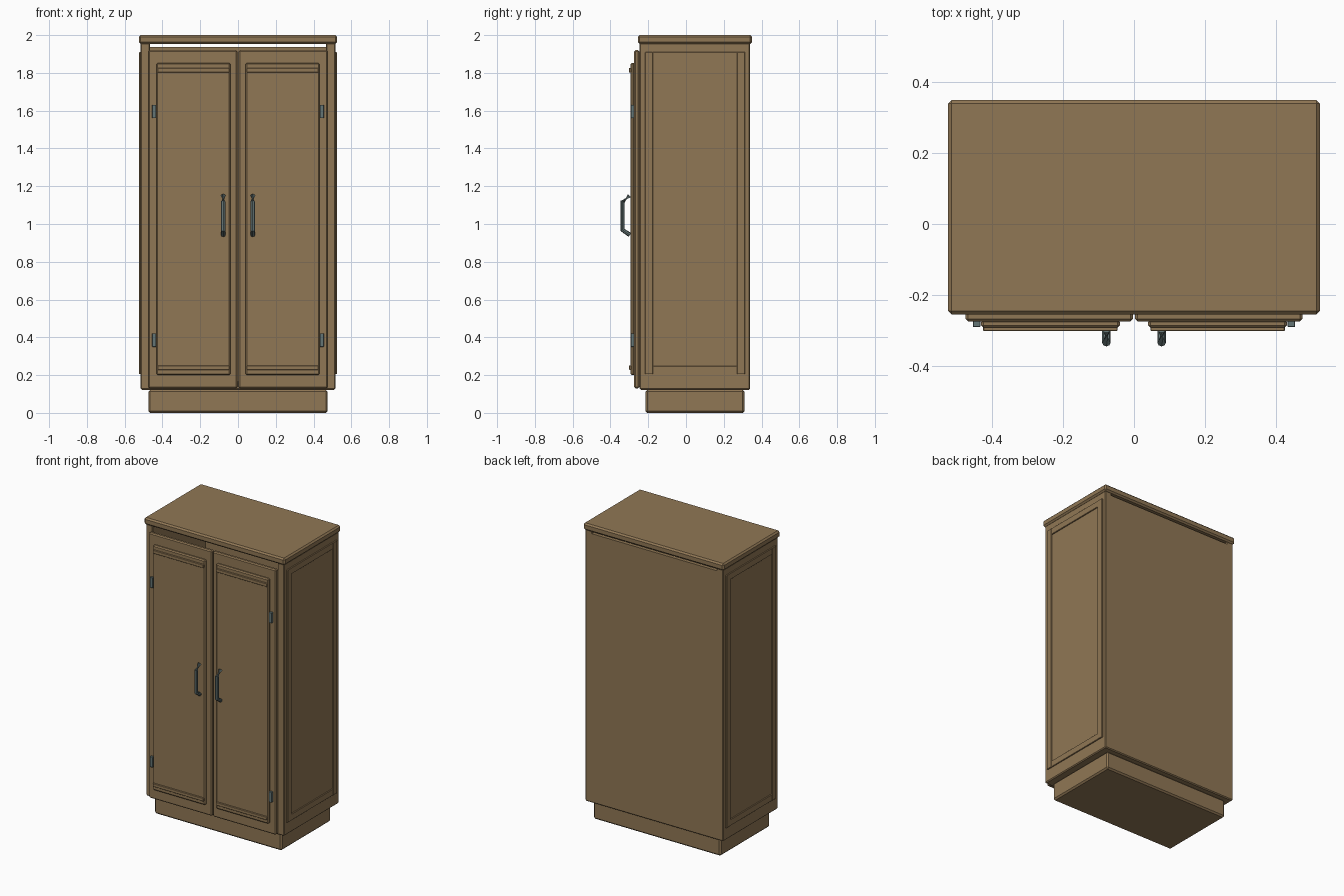
import bpy, bmesh, math
from mathutils import Vector, Matrix

if "Cube" in bpy.data.objects:
    bpy.data.objects.remove(bpy.data.objects["Cube"])


def material(name, rgb):
    m = bpy.data.materials.new(name)
    m.diffuse_color = (*rgb, 1)
    m.use_nodes = True
    m.node_tree.nodes["Principled BSDF"].inputs["Base Color"].default_value = m.diffuse_color
    return m


WOOD = material("brown wood", (0.28, 0.185, 0.09))
METAL = material("grey metal", (0.13, 0.18, 0.18))


def finish(bm, name, mat):
    bmesh.ops.recalc_face_normals(bm, faces=bm.faces)
    me = bpy.data.meshes.new(name)
    bm.to_mesh(me)
    bm.free()
    me.materials.append(mat)
    ob = bpy.data.objects.new(name, me)
    bpy.context.collection.objects.link(ob)
    return ob


def box(name, x, y, z, bevel=0.0, mat=WOOD):
    """Box from (min, max) ranges with chamfered edges."""
    bm = bmesh.new()
    bmesh.ops.create_cube(bm, size=1)
    for v in bm.verts:
        v.co = Vector([(r[0] + r[1]) / 2 + c * abs(r[1] - r[0])
                       for r, c in zip((x, y, z), v.co)])
    if bevel:
        bmesh.ops.bevel(bm, geom=bm.edges[:], offset=bevel, segments=1,
                        affect='EDGES', profile=0.5)
    return finish(bm, name, mat)


def handle(name, x, radius=0.012, sides=8):
    """Bent bar pull; its upper return is twisted half a turn."""
    path = [(-0.297, 0.942), (-0.335, 0.968), (-0.335, 1.118), (-0.299, 1.15)]
    lean = [-55, -28, 28, 48]
    bm = bmesh.new()
    rings = []
    for i, ((y, z), a) in enumerate(zip(path, lean)):
        rot = Matrix.Rotation(math.radians(-a), 3, 'X')
        twist = math.pi if i == 3 else 0
        ring = []
        for k in range(sides):
            t = 2 * math.pi * k / sides + twist
            p = rot @ Vector((radius * math.cos(t), radius * math.sin(t), 0))
            ring.append(bm.verts.new(p + Vector((x, y, z))))
        rings.append(ring)
    for a, b in zip(rings, rings[1:]):
        for k in range(sides):
            j = (k + 1) % sides
            bm.faces.new((a[k], a[j], b[j], b[k]))
    bm.faces.new(rings[0][::-1])
    bm.faces.new(rings[-1])
    return finish(bm, name, METAL)


# Plinth, carcass floor, back and overhanging top
box("plinth", (-0.475, 0.475), (-0.215, 0.31), (0, 0.122), 0.01)
box("floor_panel", (-0.515, 0.515), (-0.245, 0.339), (0.122, 0.165), 0.006)
box("back_panel", (-0.475, 0.475), (0.315, 0.339), (0.135, 1.938))
box("top_board", (-0.525, 0.525), (-0.255, 0.35), (1.953, 2.0), 0.01)

for s, side in ((-1, "left"), (1, "right")):
    def sx(a, b):
        return (s * a, s * b)

    # Side wall with its applied frame
    box(side + "_side_wall", sx(0.465, 0.515), (-0.245, 0.339), (0.125, 1.957), 0.005)
    for n, y in (("front", (-0.217, -0.175)), ("rear", (0.27, 0.313))):
        box(f"{side}_{n}_side_stile", sx(0.51, 0.523), y, (0.205, 1.91), 0.002)
    for n, z in (("lower", (0.205, 0.248)), ("upper", (1.867, 1.91))):
        box(f"{side}_{n}_side_rail", sx(0.51, 0.522), (-0.176, 0.271), z, 0.002)

    # Door, raised panel and panel mouldings
    box(side + "_door", sx(0.003, 0.475), (-0.275, -0.247), (0.13, 1.92), 0.007)
    box(side + "_door_panel", sx(0.04, 0.432), (-0.293, -0.27), (0.2, 1.853), 0.007)
    for n, z in (("lower", (0.228, 0.25)), ("upper", (1.802, 1.825))):
        box(f"{side}_{n}_moulding", sx(0.046, 0.426), (-0.302, -0.29), z, 0.002)

    # Hinges and handle
    for n, z in (("lower", (0.35, 0.42)), ("upper", (1.56, 1.63))):
        box(f"{side}_{n}_hinge", sx(0.434, 0.454), (-0.291, -0.27), z, 0.001, METAL)
    handle(side + "_handle", s * 0.078)
